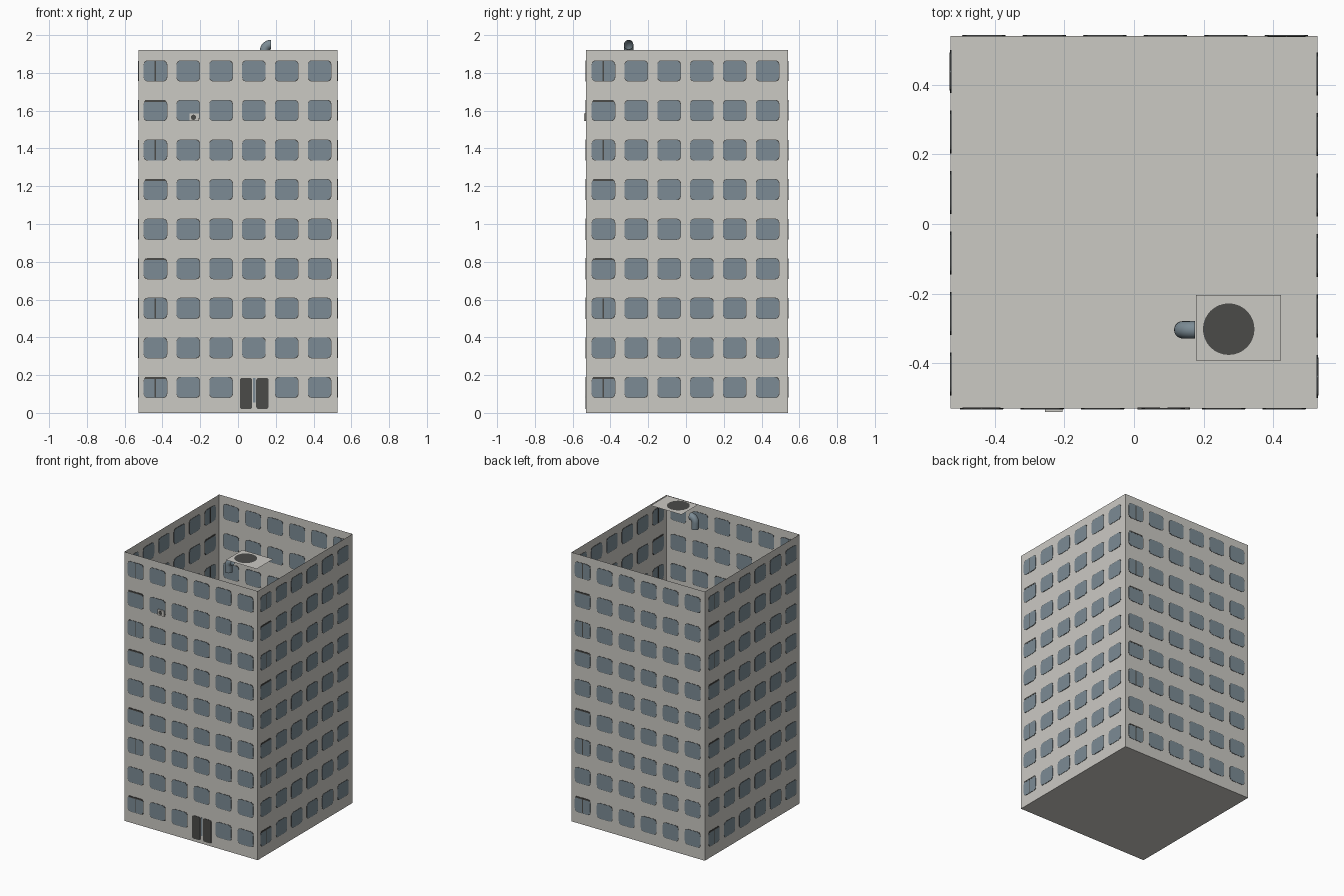
import bpy, bmesh, math
from mathutils import Matrix, Vector

if "Cube" in bpy.data.objects:
    bpy.data.objects.remove(bpy.data.objects["Cube"])

def material(name, rgb):
    m = bpy.data.materials.new(name)
    m.diffuse_color = (*rgb, 1)
    m.use_nodes = True
    m.node_tree.nodes["Principled BSDF"].inputs["Base Color"].default_value = m.diffuse_color
    return m

CONCRETE = material("warm grey concrete", (0.60, 0.585, 0.55))
GLASS = material("blue grey glass", (0.20, 0.26, 0.30))
DARK = material("dark trim", (0.07, 0.07, 0.066))

HX, Y0, Y1, H = 0.5265, -0.53, 0.54, 1.92
CY = (Y0 + Y1) / 2

def finish(bm, name, mat):
    me = bpy.data.meshes.new(name)
    bm.to_mesh(me)
    bm.free()
    me.materials.append(mat)
    ob = bpy.data.objects.new(name, me)
    bpy.context.collection.objects.link(ob)
    return ob

def rounded_plate(bm, M, u, z, w, h, r, t):
    """Thin rounded plate straddling the wall plane; M maps (u, out, z) to the wall."""
    pts = []
    for cx, cz, a0 in ((1, 1, 0), (-1, 1, 90), (-1, -1, 180), (1, -1, 270)):
        for k in range(4):
            a = math.radians(a0 + 30 * k)
            pts.append((u + cx * (w / 2 - r) + r * math.cos(a),
                        z + cz * (h / 2 - r) + r * math.sin(a)))
    outer = [bm.verts.new(M @ Vector((p, -t, q))) for p, q in pts]
    inner = [bm.verts.new(M @ Vector((p, t, q))) for p, q in pts]
    bm.faces.new(outer)
    bm.faces.new(inner[::-1])
    n = len(pts)
    for i in range(n):
        j = (i + 1) % n
        bm.faces.new((outer[j], outer[i], inner[i], inner[j]))

def box(name, center, size, mat):
    bm = bmesh.new()
    bmesh.ops.create_cube(bm, size=1, matrix=Matrix.Translation(center) @ Matrix.Diagonal((*size, 1)))
    return finish(bm, name, mat)

# Tower shell: thin walls and ground floor, open at the top
bm = bmesh.new()
bmesh.ops.create_cube(bm, size=1, matrix=Matrix.Translation((0, CY, H / 2))
                      @ Matrix.Diagonal((2 * HX, Y1 - Y0, H, 1)))
bm.normal_update()
bmesh.ops.delete(bm, geom=[f for f in bm.faces if f.normal.z > 0.5], context='FACES_ONLY')
finish(bm, "tower_walls", CONCRETE)

# Windows on all four sides, with dark edging behind the glass
COLS = [-0.438 + 0.1738 * i for i in range(6)]
ROWS = [0.135 + 0.2094 * i for i in range(9)]
for side, name in enumerate(("front", "right", "back", "left")):
    dist = HX if side % 2 else (Y1 - Y0) / 2
    M = (Matrix.Translation((0, CY if side % 2 == 0 else 0, 0))
         @ Matrix.Rotation(side * math.pi / 2, 4, 'Z') @ Matrix.Translation((0, -dist, 0)))
    glass, trim = bmesh.new(), bmesh.new()
    for c, u in enumerate(COLS):
        for r, z in enumerate(ROWS):
            if side == 0 and c == 3 and r == 0:
                continue  # entrance goes here
            rounded_plate(trim, M, u + 0.001, z, 0.125, 0.112, 0.02, 0.0012)
            rounded_plate(glass, M, u, z, 0.123, 0.108, 0.024, 0.0022)
            if c == 0 and r % 2 == 0 and r != 4:
                rounded_plate(trim, M, u, z, 0.006, 0.106, 0.002, 0.003)
            if c == 0 and r in (0, 3, 5, 7):
                rounded_plate(trim, M, u, z + 0.05, 0.11, 0.01, 0.003, 0.003)
    if side == 0:
        # Double entrance door with a glazed strip between the leaves
        for u in (0.042, 0.129):
            rounded_plate(trim, M, u, 0.103, 0.065, 0.165, 0.012, 0.0025)
        rounded_plate(glass, M, 0.086, 0.12, 0.012, 0.13, 0.003, 0.002)
    finish(glass, name + "_window_glass", GLASS)
    finish(trim, name + "_window_trim", DARK)

# Small wall unit on the front with a round dark vent
box("wall_unit", (-0.231, Y0 - 0.005, 1.565), (0.05, 0.01, 0.04), CONCRETE)
bm = bmesh.new()
bmesh.ops.create_cone(bm, cap_ends=True, segments=16, radius1=0.014, radius2=0.014, depth=0.002,
                      matrix=Matrix.Translation((-0.236, Y0 - 0.0095, 1.565))
                      @ Matrix.Rotation(math.pi / 2, 4, 'X'))
finish(bm, "wall_unit_vent", DARK)

# Roof unit: flat top panel with round fan
bm = bmesh.new()
bmesh.ops.create_grid(bm, x_segments=1, y_segments=1, size=0.5,
                      matrix=Matrix.Translation((0.30, -0.298, 1.997)) @ Matrix.Diagonal((0.243, 0.187, 1, 1)))
finish(bm, "roof_unit_panel", CONCRETE)
bm = bmesh.new()
bmesh.ops.create_circle(bm, cap_ends=True, segments=32, radius=0.074,
                        matrix=Matrix.Translation((0.272, -0.302, 2.0)))
finish(bm, "roof_unit_fan", DARK)

# Open elbow pipe beside the roof unit
path = [(0.14, 1.87)] + [(0.175 - 0.035 * math.cos(a), 1.915 + 0.035 * math.sin(a))
                         for a in (math.pi / 2 * k / 8 for k in range(9))]
bm = bmesh.new()
rings = []
for i, (x, z) in enumerate(path):
    a = math.pi / 2 * max(i - 1, 0) / 8
    n = Vector((-math.cos(a), 0, math.sin(a)))
    rings.append([bm.verts.new(Vector((x, -0.304, z)) + 0.025 * (n * math.cos(t) + Vector((0, 1, 0)) * math.sin(t)))
                  for t in (math.tau * k / 20 for k in range(20))])
for r0, r1 in zip(rings, rings[1:]):
    for k in range(20):
        j = (k + 1) % 20
        bm.faces.new((r0[k], r1[k], r1[j], r0[j])).smooth = True
bmesh.ops.recalc_face_normals(bm, faces=bm.faces)
finish(bm, "roof_pipe", GLASS)
